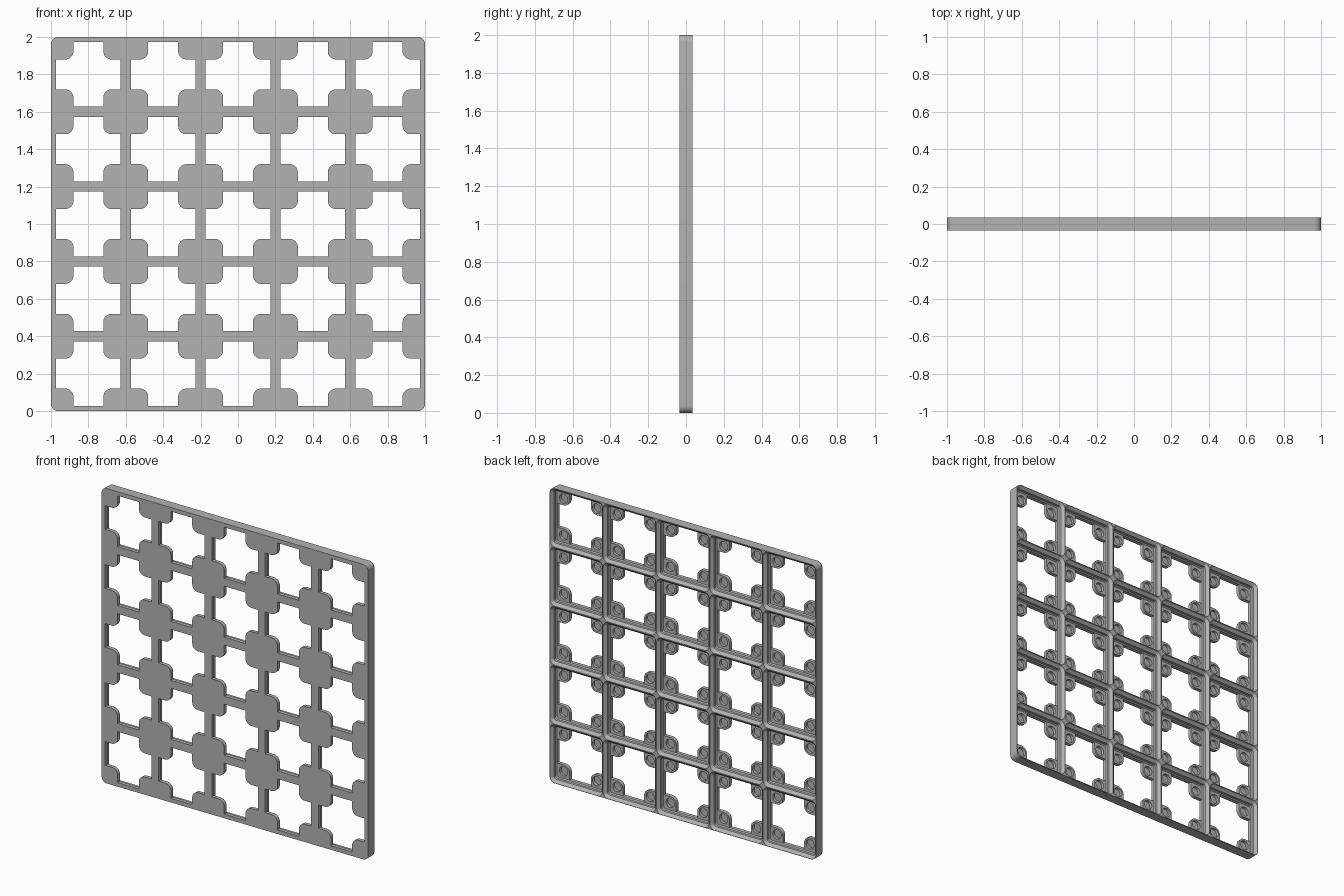
import bpy, bmesh, math

if "Cube" in bpy.data.objects:
    bpy.data.objects.remove(bpy.data.objects["Cube"], do_unlink=True)

CELLS = 5
PITCH = 2 / CELLS
HALF = PITCH / 2
MM = PITCH / 42                  # grid unit
FRONT, BACK = -0.0335, 0.0335
FLOOR = BACK - 4.4 * MM          # back side of the magnet tabs
TAB, TAB_R = 0.08, 0.044         # tab edge from cell centre, tab corner radius
CORNER = 4 * MM


def rounded_square(half, radius, steps=8):
    c = half - radius
    pts = []
    for q in range(4):
        sx, sz = ((1, 1), (-1, 1), (-1, -1), (1, -1))[q]
        for i in range(steps + 1):
            a = math.pi / 2 * (q + i / steps)
            pts.append((sx * c + radius * math.cos(a), sz * c + radius * math.sin(a)))
    return pts


def opening_outline(wall, steps=8):
    # cross-shaped window with the four rounded tabs left standing
    mid = TAB + TAB_R
    quarter = [(wall, TAB)]
    for i in range(steps + 1):
        a = -math.pi / 2 * (1 + i / steps)
        quarter.append((mid + TAB_R * math.cos(a), mid + TAB_R * math.sin(a)))
    quarter.append((TAB, wall))
    pts = []
    for q in range(4):
        pts += quarter
        quarter = [(-z, x) for x, z in quarter]
    return pts


def loft(bm, rings, cx, cz):
    # rings: list of (outline, y) skinned together and capped
    loops = [[bm.verts.new((cx + x, y, cz + z)) for x, z in pts] for pts, y in rings]
    n = len(loops[0])
    for a, b in zip(loops, loops[1:]):
        for i in range(n):
            j = (i + 1) % n
            bm.faces.new((a[i], a[j], b[j], b[i]))
    bm.faces.new(loops[0])
    bm.faces.new(loops[-1])


def make_object(name, bm):
    bmesh.ops.recalc_face_normals(bm, faces=bm.faces)
    mesh = bpy.data.meshes.new(name)
    bm.to_mesh(mesh)
    bm.free()
    obj = bpy.data.objects.new(name, mesh)
    bpy.context.collection.objects.link(obj)
    return obj


centres = [((i - (CELLS - 1) / 2) * PITCH, HALF + k * PITCH)
           for i in range(CELLS) for k in range(CELLS)]

# Solid slab
bm = bmesh.new()
slab = rounded_square(1, CORNER)
loft(bm, [(slab, FRONT), (slab, BACK)], 0, 1)
plate = make_object("grid_plate", bm)

# Stepped pockets: chamfer, straight wall, chamfer
pocket = bmesh.new()
steps = [(-0.25, BACK + 0.5 * MM), (0.25, BACK), (2.15, BACK - 1.9 * MM),
         (2.15, FLOOR + 0.7 * MM), (2.85, FLOOR)]
rings = [(rounded_square(HALF - max(d, 0.25) * MM, CORNER - d * MM), y) for d, y in steps]

# Windows through the floor and round magnet recesses in the tabs
window = bmesh.new()
recess = bmesh.new()
outline = opening_outline(HALF - 2.85 * MM)
disc = [(3.25 * MM * math.cos(a), 3.25 * MM * math.sin(a))
        for a in (math.tau * i / 32 for i in range(32))]
hole = TAB + TAB_R
for cx, cz in centres:
    loft(pocket, rings, cx, cz)
    loft(window, [(outline, FRONT - 0.01), (outline, FLOOR + 0.002)], cx, cz)
    for sx in (-1, 1):
        for sz in (-1, 1):
            loft(recess, [(disc, FLOOR - 2 * MM), (disc, FLOOR + 0.002)],
                 cx + sx * hole, cz + sz * hole)

# Cut, apply and drop the cutters
bpy.context.view_layer.objects.active = plate
plate.select_set(True)
for name, cut in (("pocket_cutter", pocket), ("window_cutter", window),
                  ("recess_cutter", recess)):
    cutter = make_object(name, cut)
    cutter.hide_render = True
    mod = plate.modifiers.new(name, 'BOOLEAN')
    mod.operation = 'DIFFERENCE'
    mod.solver = 'EXACT'
    mod.object = cutter
    bpy.ops.object.modifier_apply(modifier=mod.name)
    bpy.data.objects.remove(cutter, do_unlink=True)

# Plain grey plastic
grey = bpy.data.materials.new("grey_plastic")
grey.use_nodes = True
colour = (0.45, 0.45, 0.45, 1)
grey.diffuse_color = colour
grey.node_tree.nodes["Principled BSDF"].inputs["Base Color"].default_value = colour
plate.data.materials.clear()
plate.data.materials.append(grey)
bpy.ops.object.shade_smooth_by_angle(angle=math.radians(30))
